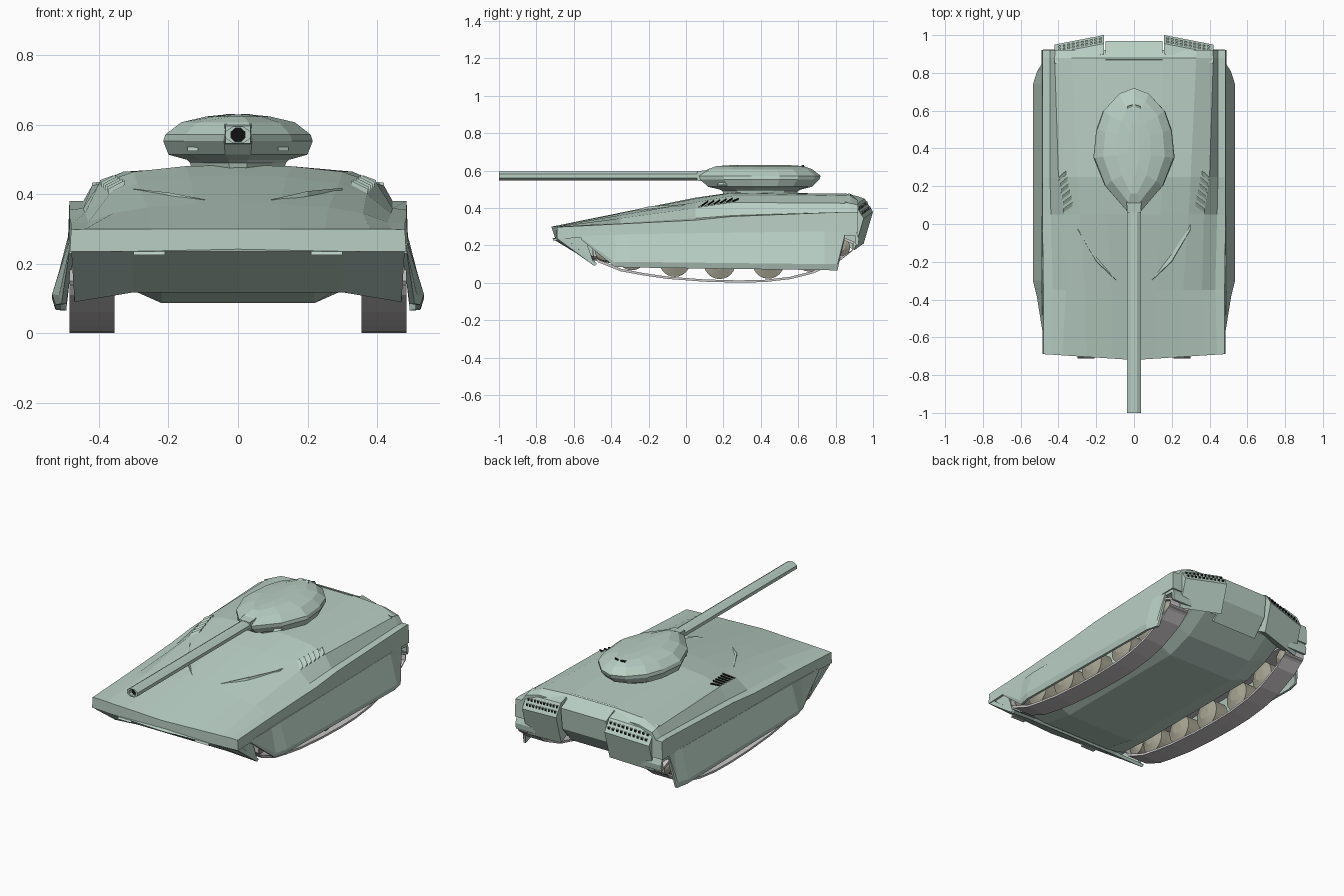
import bpy, bmesh, math
from mathutils import Vector
from mathutils.bvhtree import BVHTree

if "Cube" in bpy.data.objects:
    bpy.data.objects.remove(bpy.data.objects["Cube"])


def material(name, rgb):
    m = bpy.data.materials.new(name)
    m.use_nodes = True
    m.diffuse_color = (*rgb, 1)
    m.node_tree.nodes["Principled BSDF"].inputs["Base Color"].default_value = (*rgb, 1)
    return m


GREEN = material("sage_green", (0.48, 0.62, 0.55))
TRACK = material("track_grey", (0.6, 0.575, 0.58))
WHEEL = material("wheel_tan", (0.39, 0.375, 0.29))
BLACK = material("black", (0.005, 0.005, 0.005))


def build(name, verts, faces, mat, black_face=None):
    bm = bmesh.new()
    vs = [bm.verts.new(v) for v in verts]
    for f in faces:
        bm.faces.new([vs[i] for i in f])
    bmesh.ops.recalc_face_normals(bm, faces=bm.faces)
    me = bpy.data.meshes.new(name)
    bm.to_mesh(me)
    bm.free()
    me.materials.append(mat)
    if black_face is not None:
        me.materials.append(BLACK)
        me.polygons[black_face].material_index = 1
    ob = bpy.data.objects.new(name, me)
    bpy.context.collection.objects.link(ob)
    return ob


def loft(name, rings, mat, caps=True, black_face=None):
    n = len(rings[0])
    faces = [(k * n + i, k * n + (i + 1) % n, (k + 1) * n + (i + 1) % n, (k + 1) * n + i)
             for k in range(len(rings) - 1) for i in range(n)]
    if caps:
        faces += [tuple(range(n)), tuple(range((len(rings) - 1) * n, len(rings) * n))]
    return build(name, [v for r in rings for v in r], faces, mat, black_face)


def prism(name, profile, x0, x1, mat, dy=0, dz=0, black_face=None):
    # Side profile (y, z) swept across x, with an optional offset at x1
    return loft(name, [[(x0, y, z) for y, z in profile],
                       [(x1, y + dy, z + dz) for y, z in profile]], mat, True, black_face)


def full(half):
    # Half outline from centre to centre, completed by mirroring
    return half + [(-p[0], *p[1:]) for p in reversed(half[1:-1])]


def disc(name, x, y, z, r, w, mat, sides=24):
    ring = lambda xx, rr: [(xx, y + rr * math.cos(a * math.tau / sides),
                            z + rr * math.sin(a * math.tau / sides)) for a in range(sides)]
    return loft(name, [ring(x - w, r * .4), ring(x - w * .7, r), ring(x + w * .7, r),
                       ring(x + w, r * .4)], mat)


# Upper hull: y, underside z, then deck points from centre to side
STATIONS = [
    (-.72, .235, [(0, .30), (.12, .30), (.25, .30), (.38, .30), (.44, .30), (.48, .298)]),
    (-.35, .25, [(0, .375), (.12, .372), (.26, .362), (.36, .345), (.43, .32), (.48, .315)]),
    (.05, .255, [(0, .455), (.14, .45), (.29, .43), (.37, .40), (.44, .345), (.485, .335)]),
    (.25, .26, [(0, .484), (.15, .481), (.30, .465), (.40, .43), (.445, .36), (.485, .355)]),
    (.88, .27, [(0, .476), (.15, .476), (.33, .465), (.42, .425), (.445, .38), (.485, .38)]),
    (.92, .27, [(0, .44), (.15, .44), (.33, .44), (.418, .415), (.445, .377), (.485, .377)]),
]
rings = []
for y, under, deck in STATIONS:
    pts = deck + [(deck[-1][0] + .004, under), (.34, under), (0, under)]
    sweep = .065 if y < -.7 else 0
    rings.append(full([(x, y + sweep * x, z) for x, z in pts]))
hull = loft("upper_hull", rings, GREEN)
tree = BVHTree.FromPolygons([v.co for v in hull.data.vertices],
                            [p.vertices for p in hull.data.polygons])


def on_deck(x, y, lift=.0):
    hit = tree.ray_cast(Vector((x, y, 2)), Vector((0, 0, -1)))[0]
    return (x, y, hit.z + lift)


# Lower hull between the tracks
belly = [(-.68, .232, .234), (-.5, .122, .13), (-.3, .087, .118), (.58, .087, .118),
         (.74, .14, .17), (.89, .235, .25)]
loft("lower_hull", [full([(0, y, .29), (.34, y, .27), (.34, y, zs + .012), (.29, y, zs),
                          (.22, y, zb), (0, y, zb)]) for y, zb, zs in belly], GREEN)

# Sloped front plate that reaches over the tracks
plate = [(0, -.715, -.52, .118), (.3, -.697, -.52, .118), (.47, -.688, -.49, .09)]
plate = [(-x, *rest) for x, *rest in reversed(plate[1:])] + plate
loft("front_plate", [[(x * 1.02, yt, .236), (x, yb, zb), (x, yb + .015, zb + .012),
                      (x * 1.02, yt + .03, .246)] for x, yt, yb, zb in plate], GREEN)

# Rear engine block
prism("rear_centre_block", [(.87, .479), (.97, .43), (.955, .3), (.87, .2), (.8, .3)],
      -.15, .15, GREEN)
for s, side in ((1, "left"), (-1, "right")):
    prism(side + "_exhaust_box", [(.9, .468), (.955, .45), (1, .38), (.95, .21), (.88, .25)],
          s * .16, s * .42, GREEN, -.05, -.035)
    # Exhaust louvres, two rows on the slanted upper face, open to the rear
    for row in (0, 1):
        for i in range(10):
            run = .012 + i * .024
            y, z = .964 + row * .016 - run * .192, .436 - row * .025 - run * .135
            prism(side + "_exhaust_louvre", [(y, z), (y + .009, z), (y + .009, z - .014)],
                  s * (.16 + run), s * (.172 + run), GREEN, -.0023, -.0016, 1)
    # Shoulder vent louvres, open to the rear
    for i in range(6):
        inner = (s * (.325 + i * .007), .095 + i * .033)
        outer = (s * (.372 + i * .005), .062 + i * .033)
        loft(side + "_vent_louvre",
             [[on_deck(x, y, .001), on_deck(x, y + .022, .01), on_deck(x, y + .022, -.002)]
              for x, y in (inner, outer)], GREEN, True, 1)
    # Pointed intake ridge on the glacis
    loft(side + "_intake_ridge",
         [[on_deck(s * x, y, -.002), on_deck(s * x, y + .004, h), on_deck(s * x, y + w, -.002)]
          for x, y, h, w in ((.095, -.3, .001, .01), (.2, -.2, .012, .04),
                             (.3, -.03, .004, .03))], GREEN)
    # Nose lamp ledge
    prism(side + "_nose_ledge", [(-.712, .226), (-.69, .226), (-.69, .236), (-.705, .236)],
          s * .21, s * .3, GREEN)
    # Cheek closing the gap between front plate and skirt
    prism(side + "_front_cheek", [(-.69, .24), (-.49, .095), (-.545, .255)],
          s * .455, s * .472, GREEN)

    # Side skirt: y, top x, top z, bulge x, bulge z, bottom x, bottom z
    rows = [(-.56, .484, .25, .486, .24, .486, .23), (-.38, .488, .256, .515, .11, .508, .085),
            (-.3, .49, .26, .535, .112, .525, .082), (.74, .49, .275, .535, .1, .525, .068),
            (.81, .488, .275, .512, .1, .508, .066), (.85, .485, .275, .487, .262, .487, .25)]
    skirt = []
    for y, xt, zt, xm, zm, xb, zb in rows:
        outer = [(xt, zt), (xm, zm), (xb, zb)]
        inner = [(x - .014, z) for x, z in reversed(outer)]
        skirt.append([(s * x, y, z) for x, z in outer + inner])
    loft(side + "_skirt", skirt, GREEN)

    # Track belt
    path = [(-.5, .15), (-.47, .11), (-.35, .062), (-.23, .04), (-.1, .021), (.1, .006),
            (.28, .001), (.42, .004), (.56, .02), (.68, .05), (.82, .115), (.895, .18),
            (.9, .22), (.85, .24), (-.45, .24), (-.5, .2)]
    cy, cz = .2, .15
    thin = [(y + .012 * (cy - y), z + .012 * (1 if z < cz else -1)) for y, z in path]
    belt = [[(s * x, y, z) for y, z in p] for x, p in
            ((.355, path), (.485, path), (.485, thin), (.355, thin), (.355, path))]
    loft(side + "_track", belt, TRACK, caps=False)

    # Road wheels, idler and sprocket
    for y, z, r in ((-.43, .175, .058), (-.29, .145, .078), (-.06, .115, .083), (.18, .105, .085),
                    (.44, .107, .085), (.66, .14, .08), (.83, .19, .048)):
        disc(side + "_wheel", s * .42, y, z, r, .058, WHEEL)

    # Rear mudguard
    prism(side + "_rear_mudguard", [(.84, .275), (.91, .275), (.925, .235), (.92, .2),
                                    (.908, .2), (.905, .25), (.84, .255)],
          s * .35, s * .482, GREEN)

# Turret: faceted outline scaled level by level
outline = [(.04, .07), (.155, .2), (.215, .35), (.2, .5), (.165, .6), (.08, .69), (0, .72)]
outline += [(-x, y) for x, y in reversed(outline[:-1])]
LEVELS = [(.47, .62, .6), (.49, .64, .62), (.499, .68, .67), (.514, .93, .86), (.553, 1, .98),
          (.572, .97, 1), (.607, .76, .86), (.624, .42, .72), (.63, .14, .45)]
loft("turret", [[(x * sx, .4 + (y - .4) * sy, z) for x, y in outline]
                for z, sx, sy in LEVELS], GREEN)

# Mantlet and hollow gun barrel with a dark bore
loft("mantlet", [[(sx * w, y, zz) for sx, zz in ((-1, lo), (1, lo), (1, hi), (-1, hi))]
                 for y, w, lo, hi in ((.06, .036, .546, .597), (.13, .04, .543, .604),
                                      (.25, .045, .54, .612))], GREEN)


def oval(y, rx, rz, sides=8):
    angles = [(i + .5) * math.tau / sides for i in range(sides)]
    return [(rx * math.cos(a), y, .571 + rz * math.sin(a)) for a in angles]


loft("gun_barrel", [oval(.15, .039, .0255), oval(-1, .039, .0255), oval(-1, .022, .021),
                    oval(-.975, .022, .021)], GREEN, True, -1)

# Turret sight sills and rear roof sight
for s in (1, -1):
    prism("turret_sight_sill", [(.165, .524), (.2, .524), (.2, .536), (.178, .536)],
          s * .115, s * .145, GREEN, .03)
    prism("roof_sight", [(.615, .622), (.632, .631), (.632, .619)],
          s * .008, s * .034, GREEN, -.008, 0, 1)
